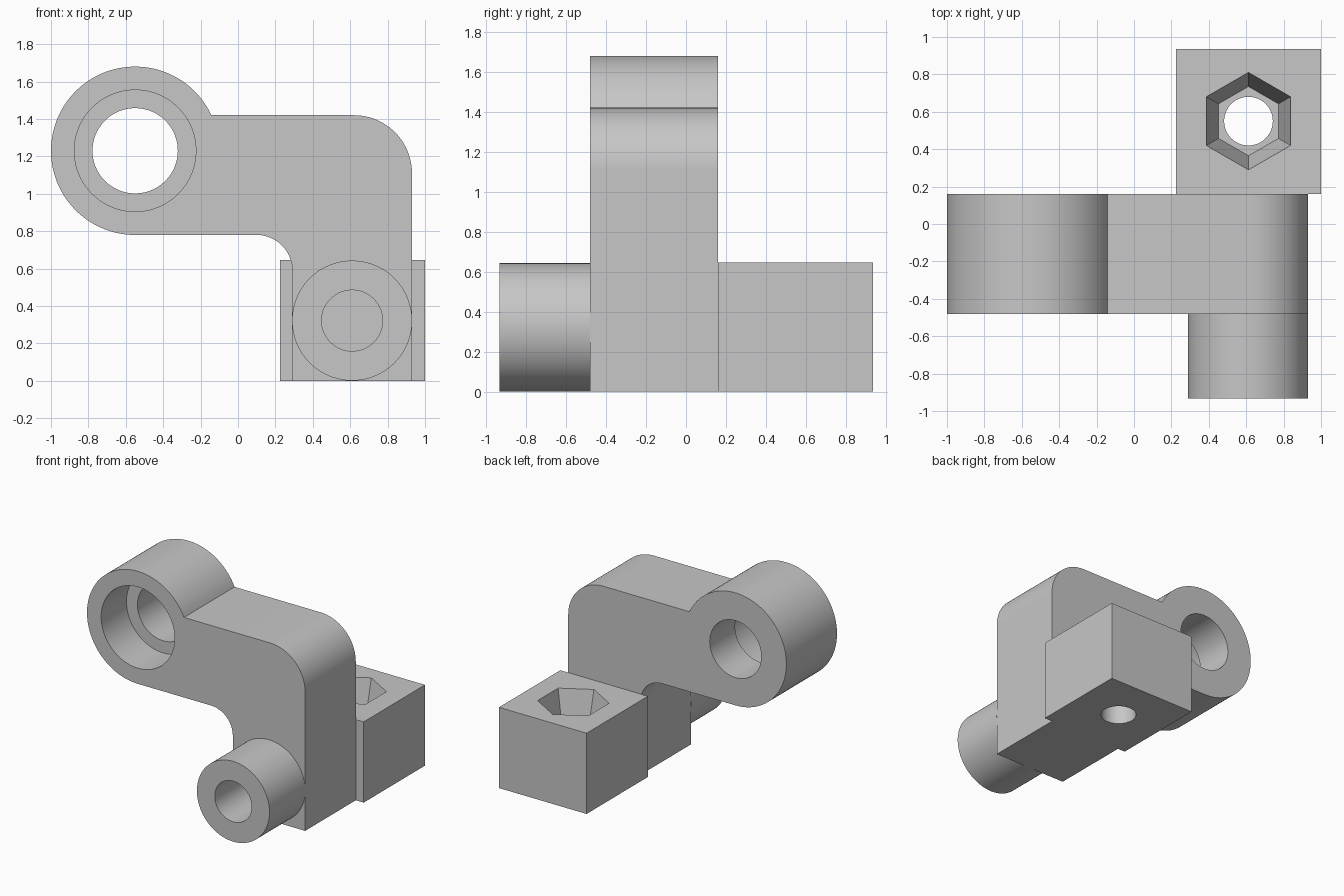
import bpy
import bmesh
from math import sin, cos, radians, asin, degrees

if "Cube" in bpy.data.objects:
    bpy.data.objects.remove(bpy.data.objects["Cube"], do_unlink=True)

grey = bpy.data.materials.new("light grey")
grey.use_nodes = True
COLOUR = (0.57, 0.57, 0.57, 1)
grey.diffuse_color = COLOUR
grey.node_tree.nodes["Principled BSDF"].inputs["Base Color"].default_value = COLOUR


def arc(cx, cy, r, start, end, steps):
    """Points along an arc, angles in degrees."""
    angles = [radians(start + (end - start) * i / steps) for i in range(steps + 1)]
    return [(cx + r * cos(a), cy + r * sin(a)) for a in angles]


def circle(cx, cy, r, sides=96, start=0):
    return arc(cx, cy, r, start, start + 360, sides)[:-1]


def loft(name, first, last):
    """Closed solid between two matching loops of 3D points."""
    bm = bmesh.new()
    a = [bm.verts.new(p) for p in first]
    b = [bm.verts.new(p) for p in last]
    bm.faces.new(a)
    bm.faces.new(b)
    for i in range(len(a)):
        j = (i + 1) % len(a)
        bm.faces.new((a[i], a[j], b[j], b[i]))
    bmesh.ops.recalc_face_normals(bm, faces=bm.faces)
    mesh = bpy.data.meshes.new(name)
    bm.to_mesh(mesh)
    bm.free()
    obj = bpy.data.objects.new(name, mesh)
    bpy.context.collection.objects.link(obj)
    obj.data.materials.append(grey)
    return obj


def along_y(name, outline, y0, y1):
    return loft(name, [(x, y0, z) for x, z in outline], [(x, y1, z) for x, z in outline])


def along_z(name, lower, z0, upper, z1):
    return loft(name, [(x, y, z0) for x, y in lower], [(x, y, z1) for x, y in upper])


def activate(obj):
    bpy.ops.object.select_all(action='DESELECT')
    obj.select_set(True)
    bpy.context.view_layer.objects.active = obj


def cut(obj, cutter):
    """Subtract the cutter and delete it."""
    cutter.hide_render = True
    activate(obj)
    mod = obj.modifiers.new("cut", 'BOOLEAN')
    mod.operation = 'DIFFERENCE'
    mod.solver = 'EXACT'
    mod.object = cutter
    bpy.ops.object.modifier_apply(modifier=mod.name)
    bpy.data.objects.remove(cutter, do_unlink=True)


FRONT, BACK = -0.48, 0.16
RING = (-0.55, 1.23)
BOSS = (0.61, 0.322)
SOCKET = (0.612, 0.55)

# Bracket: round eye, arm and column in one outline
meet = degrees(asin(0.19 / 0.45))
outline = arc(*RING, 0.45, meet, 270, 80)
outline += arc(0.10, 0.59, 0.19, 90, 0, 24)
outline += [(0.29, 0), (0.93, 0)]
outline += arc(0.62, 1.11, 0.31, 0, 90, 28)
bracket = along_y("bracket", outline, FRONT, BACK)

# Stepped bore through the eye
cut(bracket, along_y("bore_cutter", circle(*RING, 0.228), -1, 1))
cut(bracket, along_y("counterbore_cutter", circle(*RING, 0.325), -1, -0.16))

# Front boss, its hole running on into the column
boss = along_y("front_boss", circle(*BOSS, 0.321), -0.932, FRONT)
for part in (boss, bracket):
    cut(part, along_y("boss_hole_cutter", circle(*BOSS, 0.163), -1.1, -0.16))

# Rear block with a tapered hexagonal socket and a round through hole
corners = [(0.225, BACK), (1, BACK), (1, 0.935), (0.225, 0.935)]
block = along_z("rear_block", corners, 0, corners, 0.646)
small_hex = circle(*SOCKET, 0.185, 6, 90)
large_hex = circle(*SOCKET, 0.265, 6, 90)
cut(block, along_z("socket_cutter", small_hex, 0.325, large_hex, 0.666))
hole = circle(*SOCKET, 0.13)
cut(block, along_z("bolt_hole_cutter", hole, -0.1, hole, 0.8))

for part in (bracket, boss, block):
    activate(part)
    bpy.ops.object.shade_smooth_by_angle(angle=radians(20))
